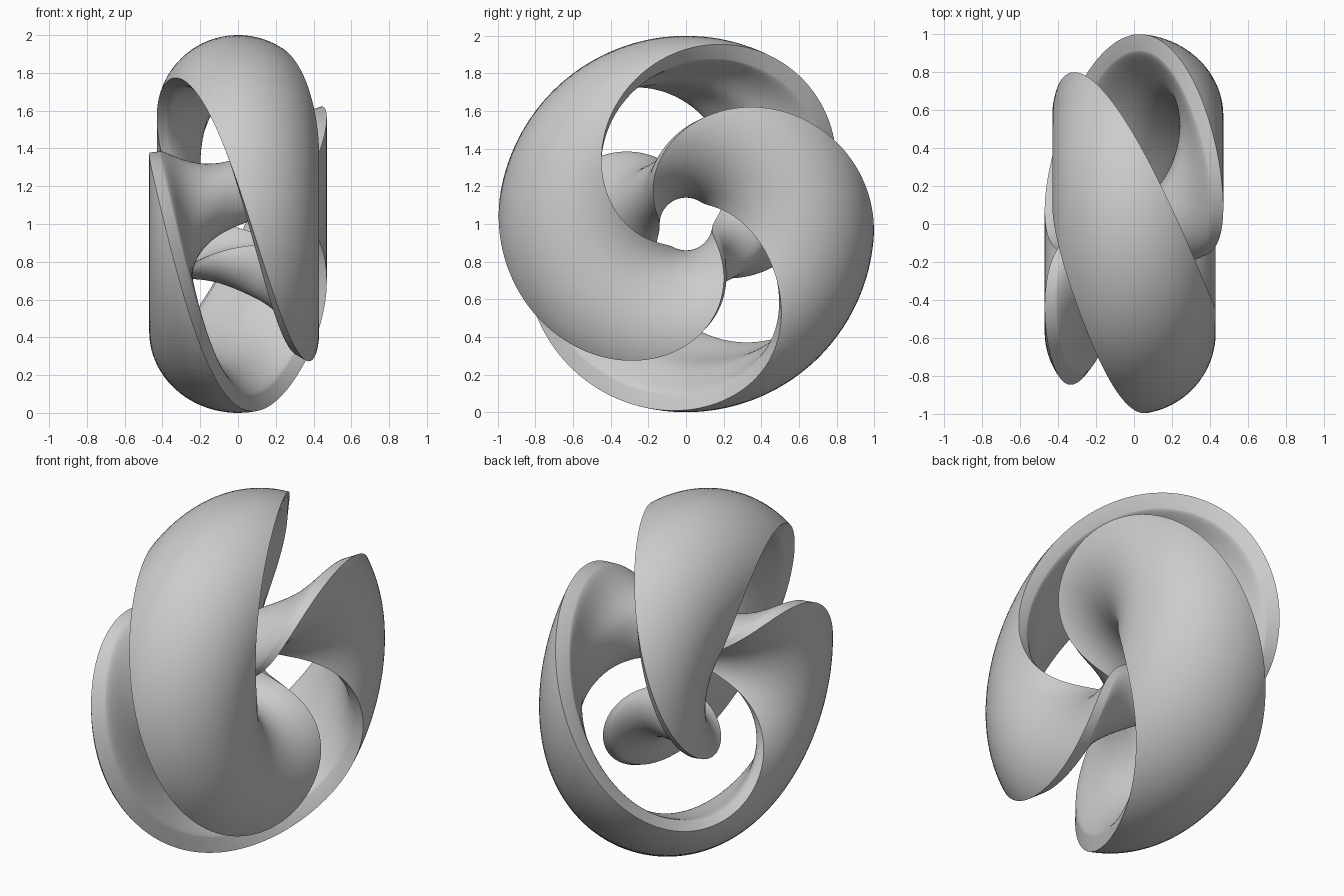
import bpy, bmesh
from math import sin, cos, radians, pi

if "Cube" in bpy.data.objects:
    bpy.data.objects.remove(bpy.data.objects["Cube"])

MAJOR, TUBE = 0.57, 0.43
CENTRE_Z = 1.0


def wave(c, f):
    """Edge offset in degrees: mean plus first and second harmonics."""
    return radians(c[0] + c[1] * cos(f) + c[2] * sin(f)
                   + c[3] * sin(2 * f) + c[4] * cos(2 * f))


def depth(f, t):
    """Thickness: bevelled rim at the edges, swelling towards the middle."""
    rim = 0.055 + 0.03 * cos(f)
    return rim + (0.23 - rim) * sin(pi * t) ** 0.65


def linked_band(name, edge_a, edge_b, half_width, n=220, m=56):
    """Closed band winding once round and once through a torus about x."""
    bm = bmesh.new()

    def point(f, t, inset):
        r = MAJOR + (TUBE - inset) * cos(f)
        return bm.verts.new(((half_width - inset) * sin(f),
                             r * cos(t), CENTRE_Z + r * sin(t)))

    rings = []
    for i in range(n):
        f = -pi + 2 * pi * i / n
        a, b = f + wave(edge_a, f), f + wave(edge_b, f)
        # steps bunch up near the edges, where the thickness changes fast
        steps = [0.5 - 0.5 * cos(pi * j / m) for j in range(m + 1)]
        outer = [point(f, a + (b - a) * s, 0) for s in steps]
        inner = [point(f, a + (b - a) * s, depth(f, min(s, 1 - s)))
                 for s in reversed(steps)]
        rings.append(outer + inner)
    for i in range(n):
        r0, r1 = rings[i], rings[(i + 1) % n]
        for j in range(len(r0)):
            k = (j + 1) % len(r0)
            bm.faces.new((r0[j], r0[k], r1[k], r1[j]))
    bmesh.ops.recalc_face_normals(bm, faces=bm.faces)
    mesh = bpy.data.meshes.new(name)
    bm.to_mesh(mesh)
    bm.free()
    ob = bpy.data.objects.new(name, mesh)
    bpy.context.collection.objects.link(ob)
    bpy.ops.object.select_all(action='DESELECT')
    ob.select_set(True)
    bpy.context.view_layer.objects.active = ob
    bpy.ops.object.shade_smooth_by_angle(angle=radians(50))
    return ob


# two interlocking bands, roughly half a turn apart
linked_band("first_band", (62, 0, -10, 0, 0), (175, -2, 10, 3, -5), 0.43)
linked_band("second_band", (240, 9, 4, 4, 6), (359, -4, -8, 0, 0), 0.47)
